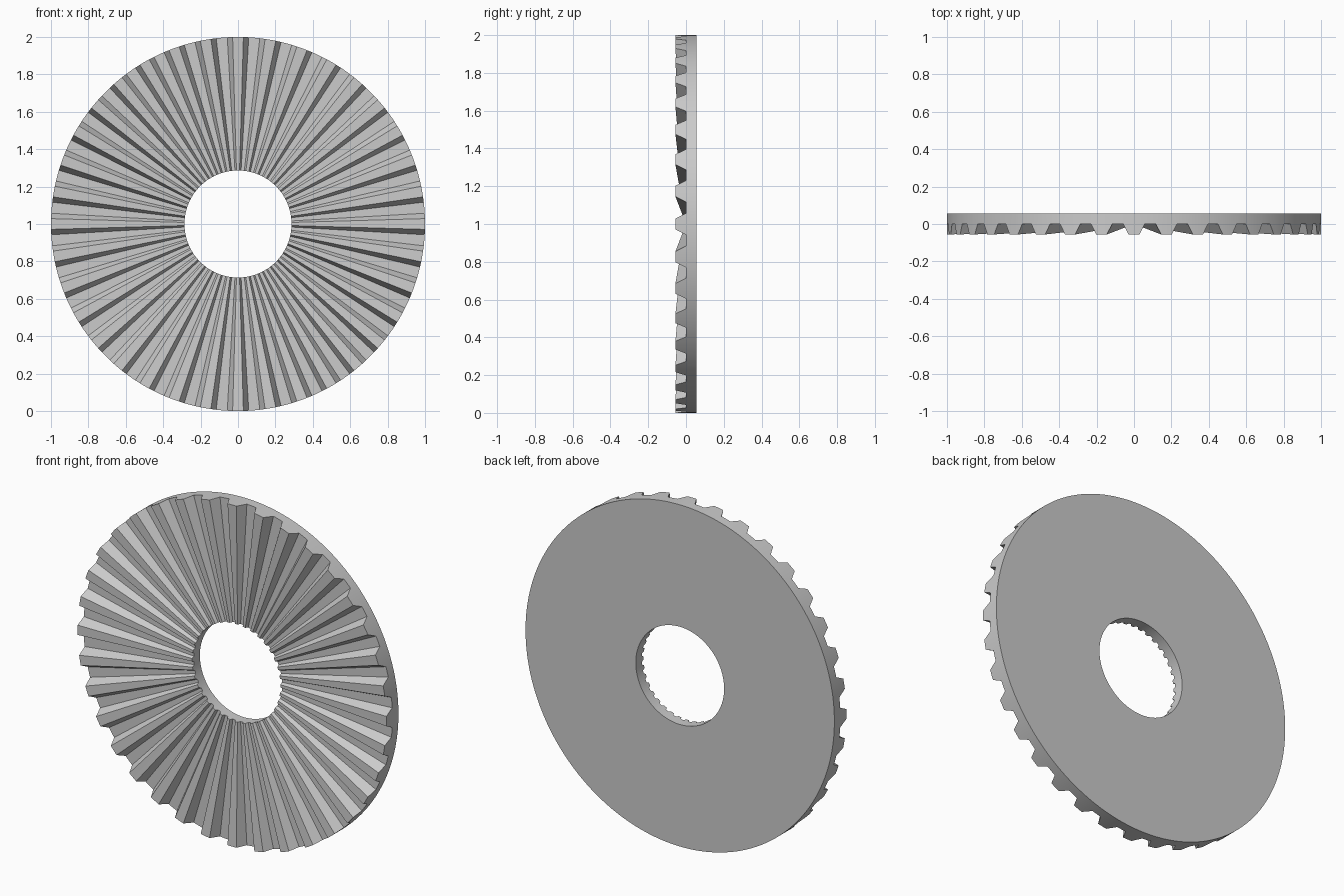
import bpy
import bmesh
from math import sin, cos, radians

cube = bpy.data.objects.get("Cube")
if cube:
    bpy.data.objects.remove(cube, do_unlink=True)

TEETH = 36
OUTER, INNER = 1.0, 0.286
BACK, ROOT, HEIGHT = 0.056, 0.0, 0.056

# One tooth pitch: (fraction of pitch from tooth centre, relative height)
TOOTH = [(-0.33, 0), (-0.165, 1), (-0.055, 1), (0.055, 1), (0.165, 1),
         (0.33, 0), (0.443, 0), (0.557, 0)]

grey = bpy.data.materials.new("steel grey")
grey.use_nodes = True
colour = (0.6, 0.6, 0.6, 1)
grey.diffuse_color = colour
grey.node_tree.nodes["Principled BSDF"].inputs["Base Color"].default_value = colour

# Toothed ring: a four-point section swept round the axis,
# with the teeth shrinking in proportion to the radius
bm = bmesh.new()
sections = []
for i in range(TEETH):
    for offset, rise in TOOTH:
        a = radians(90 - (i + offset) * 360 / TEETH)

        def point(r, y):
            return bm.verts.new((r * cos(a), y, 1 + r * sin(a)))

        sections.append([point(OUTER, BACK), point(INNER, BACK),
                         point(INNER, ROOT - HEIGHT * rise * INNER),
                         point(OUTER, ROOT - HEIGHT * rise * OUTER)])

for here, after in zip(sections, sections[1:] + sections[:1]):
    for k in range(4):
        n = (k + 1) % 4
        bm.faces.new((here[k], here[n], after[n], after[k]))
bmesh.ops.recalc_face_normals(bm, faces=bm.faces)

mesh = bpy.data.meshes.new("toothed_ring")
bm.to_mesh(mesh)
bm.free()
mesh.materials.append(grey)
ring = bpy.data.objects.new("toothed_ring", mesh)
bpy.context.collection.objects.link(ring)

# Round walls smooth, tooth edges sharp
bpy.ops.object.select_all(action="DESELECT")
ring.select_set(True)
bpy.context.view_layer.objects.active = ring
bpy.ops.object.shade_smooth_by_angle(angle=radians(20))
